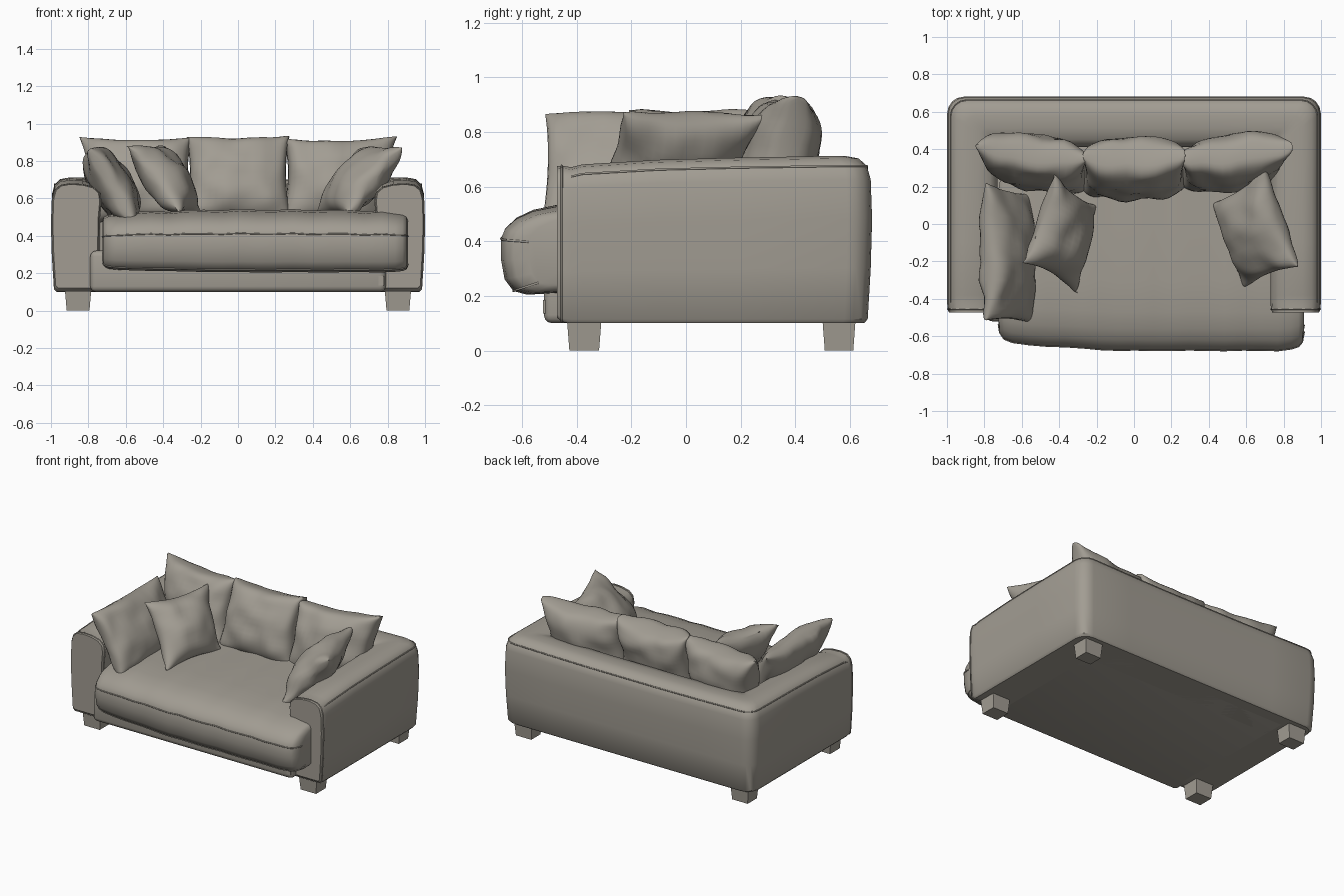
import bpy, bmesh, math
from mathutils import Vector, noise

if "Cube" in bpy.data.objects:
    bpy.data.objects.remove(bpy.data.objects["Cube"])

fabric = bpy.data.materials.new("warm grey fabric")
fabric.diffuse_color = (0.36, 0.335, 0.29, 1)
fabric.use_nodes = True
fabric.node_tree.nodes["Principled BSDF"].inputs["Base Color"].default_value = fabric.diffuse_color


def finish(name, bm, angle=40):
    bmesh.ops.recalc_face_normals(bm, faces=bm.faces)
    me = bpy.data.meshes.new(name)
    bm.to_mesh(me)
    bm.free()
    me.materials.append(fabric)
    ob = bpy.data.objects.new(name, me)
    bpy.context.collection.objects.link(ob)
    bpy.ops.object.select_all(action='DESELECT')
    ob.select_set(True)
    bpy.context.view_layer.objects.active = ob
    bpy.ops.object.shade_smooth_by_angle(angle=math.radians(angle))
    return ob


def skin(name, sections):
    """Skin closed rings of points and cap both ends."""
    bm = bmesh.new()
    rings = [[bm.verts.new(p) for p in r] for r in sections]
    n = len(rings[0])
    for r, q in zip(rings, rings[1:]):
        for i in range(n):
            bm.faces.new((r[i], r[(i + 1) % n], q[(i + 1) % n], q[i]))
    bm.faces.new(rings[0])
    bm.faces.new(rings[-1])
    finish(name, bm)


def scaled(profile, s, rise):
    """Scale a profile about its centre and raise its top."""
    lo = [min(p[i] for p in profile) for i in (0, 1)]
    hi = [max(p[i] for p in profile) for i in (0, 1)]
    ca, cb = (lo[0] + hi[0]) / 2, (lo[1] + hi[1]) / 2
    return [(ca + (a - ca) * s, cb + (b - cb) * s + rise * (b - lo[1]) / (hi[1] - lo[1]))
            for a, b in profile]


def piping(name, pts, closed=False):
    cu = bpy.data.curves.new(name, 'CURVE')
    cu.dimensions = '3D'
    cu.bevel_depth, cu.bevel_resolution = 0.004, 1
    sp = cu.splines.new('POLY')
    sp.points.add(len(pts) - 1)
    for q, p in zip(sp.points, pts):
        q.co = (*p, 1)
    sp.use_cyclic_u = closed
    cu.materials.append(fabric)
    bpy.context.collection.objects.link(bpy.data.objects.new(name, cu))


def pillow(name, tl, tr, br, bl, thick, pinch=0.12, power=0.5, wrinkle=0.014, n=22):
    """Puffed cushion between four corners with drawn-in edges and soft creases."""
    tl, tr, br, bl = map(Vector, (tl, tr, br, bl))
    normal = ((tr - bl).cross(tl - br)).normalized()
    bm = bmesh.new()
    par = [math.sin(math.pi / 2 * (2 * i / n - 1)) for i in range(n + 1)]
    grids, rim = [], {}
    for side in (1, -1):
        g = []
        for j, v in enumerate(par):
            row = []
            for i, u in enumerate(par):
                if (i, j) in rim:
                    row.append(rim[i, j])
                    continue
                a = u * (1 - pinch * (1 - v * v) * u * u) / 2 + 0.5
                b = v * (1 - pinch * (1 - u * u) * v * v) / 2 + 0.5
                p = bl.lerp(br, a).lerp(tl.lerp(tr, a), b)
                h = max(0, (1 - u * u) * (1 - v * v)) ** power
                f = noise.noise(p * 9 + Vector((side * 3, 0, 0)))
                p += normal * (side * thick * h + wrinkle * f * 1.5)
                vert = bm.verts.new(p)
                if i in (0, n) or j in (0, n):
                    rim[i, j] = vert
                row.append(vert)
            g.append(row)
        grids.append(g)
    for g in grids:
        for j in range(n):
            for i in range(n):
                q = (g[j][i], g[j][i + 1], g[j + 1][i + 1], g[j + 1][i])
                if bm.faces.get(q) is None:
                    bm.faces.new(q)
    finish(name, bm, 50)


def box(name, x0, x1, y0, y1, z0, z1, bottom=1.0, bevel=0.0):
    bm = bmesh.new()
    bmesh.ops.create_cube(bm, size=1)
    for v in bm.verts:
        s = bottom if v.co.z < 0 else 1
        v.co = ((x0 + x1) / 2 + v.co.x * (x1 - x0) * s,
                (y0 + y1) / 2 + v.co.y * (y1 - y0) * s,
                (z0 + z1) / 2 + v.co.z * (z1 - z0))
    if bevel:
        bmesh.ops.bevel(bm, geom=bm.edges[:], offset=bevel, segments=3, profile=0.5, affect='EDGES')
    finish(name, bm)


# Arms and back rest: one soft profile (distance from outside, height) swept round a U
rail = [(0.03, 0.1), (0.017, 0.115), (0.006, 0.3), (0.001, 0.48), (0.006, 0.62), (0.02, 0.67),
        (0.05, 0.697), (0.10, 0.706), (0.17, 0.702), (0.23, 0.686), (0.262, 0.655), (0.27, 0.61),
        (0.26, 0.5), (0.255, 0.1)]
half = []
for y, s, rise in ((-0.473, 0.93, -0.01), (-0.455, 0.985, -0.025), (-0.42, 1, -0.035),
                   (-0.38, 1, -0.025), (-0.1, 1, -0.008), (0.2, 1, 0)):
    half.append([Vector((-1 + d, y, z)) for d, z in scaled(rail, s, rise)])
for t in (0, 0.25, 0.5, 0.75, 1):      # rounded outer corner, mitred inside
    ring = []
    for d, z in scaled(rail, 1, 0.006):
        r = 0.09 * (1 - d / 0.29)
        c, s = math.cos(t * math.pi / 2), math.sin(t * math.pi / 2)
        ring.append(Vector((-1 + d + r * (1 - c), 0.682 - d - r * (1 - s), z)))
    half.append(ring)
for x, rise in ((-0.6, 0), (-0.3, -0.004)):
    half.append([Vector((x, 0.682 - d, z)) for d, z in scaled(rail, 1, rise)])
other = [[Vector((-p.x, p.y, p.z)) for p in r] for r in reversed(half)]
skin("arms_and_back_rest", half + other)
piping("left_arm_front_piping", half[1], True)
piping("right_arm_front_piping", other[-2], True)
piping("top_piping", [r[5] for r in half[2:] + other[:-2]])

# Base under the seat, with a small plain tag
box("base", -0.79, 0.79, -0.52, 0.6, 0.1, 0.32, bevel=0.03)
box("tag", 0.75, 0.78, -0.523, -0.515, 0.135, 0.185)

# Seat cushion: rounded front overhanging the arms, rear hidden between them
seat = [(0.32, 0.215), (-0.45, 0.212), (-0.58, 0.205), (-0.63, 0.218), (-0.662, 0.26), (-0.675, 0.33),
        (-0.675, 0.405), (-0.66, 0.44), (-0.62, 0.475), (-0.56, 0.502), (-0.47, 0.52), (-0.3, 0.53),
        (0.0, 0.53), (0.32, 0.53)]
run = [(-0.725, 0.72, 0), (-0.718, 0.81, 0), (-0.695, 0.88, 0), (-0.65, 0.915, 0)]
for k in range(15):
    x = -0.56 + k * 0.095
    run.append((x, 0.94 + 0.06 * min(1, k / 5) + 0.004 * math.sin(k * 1.9),
                0.01 * math.cos(x * 1.6) + 0.005 * math.sin(k * 2.3)))
run += [(0.84, 0.985, 0), (0.88, 0.96, 0), (0.9, 0.91, 0), (0.91, 0.8, 0)]
rings = [[Vector((x, y, z)) for y, z in scaled(seat, s, rise)] for x, s, rise in run]
skin("seat_cushion", rings)
for idx, label in ((6, "upper"), (3, "lower")):
    piping("seat_" + label + "_piping", [r[idx] for r in rings])

# Three back cushions leaning on the back rest
pillow("left_back_cushion", (-0.85, 0.415, 0.93), (-0.25, 0.35, 0.925), (-0.23, 0.22, 0.47),
       (-0.78, 0.33, 0.47), 0.14, 0.1, 0.32)
pillow("middle_back_cushion", (-0.275, 0.37, 0.925), (0.275, 0.37, 0.93), (0.29, 0.22, 0.47),
       (-0.29, 0.22, 0.47), 0.15, 0.09, 0.3)
pillow("right_back_cushion", (0.25, 0.35, 0.915), (0.85, 0.415, 0.93), (0.78, 0.33, 0.47),
       (0.23, 0.22, 0.47), 0.14, 0.1, 0.32)

# Throw pillows at both ends
pillow("left_outer_pillow", (-0.785, -0.515, 0.87), (-0.80, 0.22, 0.85), (-0.57, 0.16, 0.48),
       (-0.56, -0.525, 0.48), 0.11, 0.04, 0.4)
pillow("left_inner_pillow", (-0.59, -0.21, 0.885), (-0.42, 0.27, 0.885), (-0.2, 0.10, 0.52),
       (-0.31, -0.37, 0.52), 0.11, 0.13, 0.55)
pillow("right_pillow", (0.70, 0.30, 0.86), (0.875, -0.23, 0.875), (0.59, -0.34, 0.52),
       (0.42, 0.11, 0.52), 0.11, 0.09, 0.5)

# Tapered block feet
for sx, label in ((-1, "left"), (1, "right")):
    for y0, y1, end in ((-0.435, -0.31, "front"), (0.5, 0.62, "rear")):
        xs = sorted((sx * 0.785, sx * 0.925))
        box(f"{end}_{label}_foot", *xs, y0, y1, 0, 0.105, bottom=0.87)
